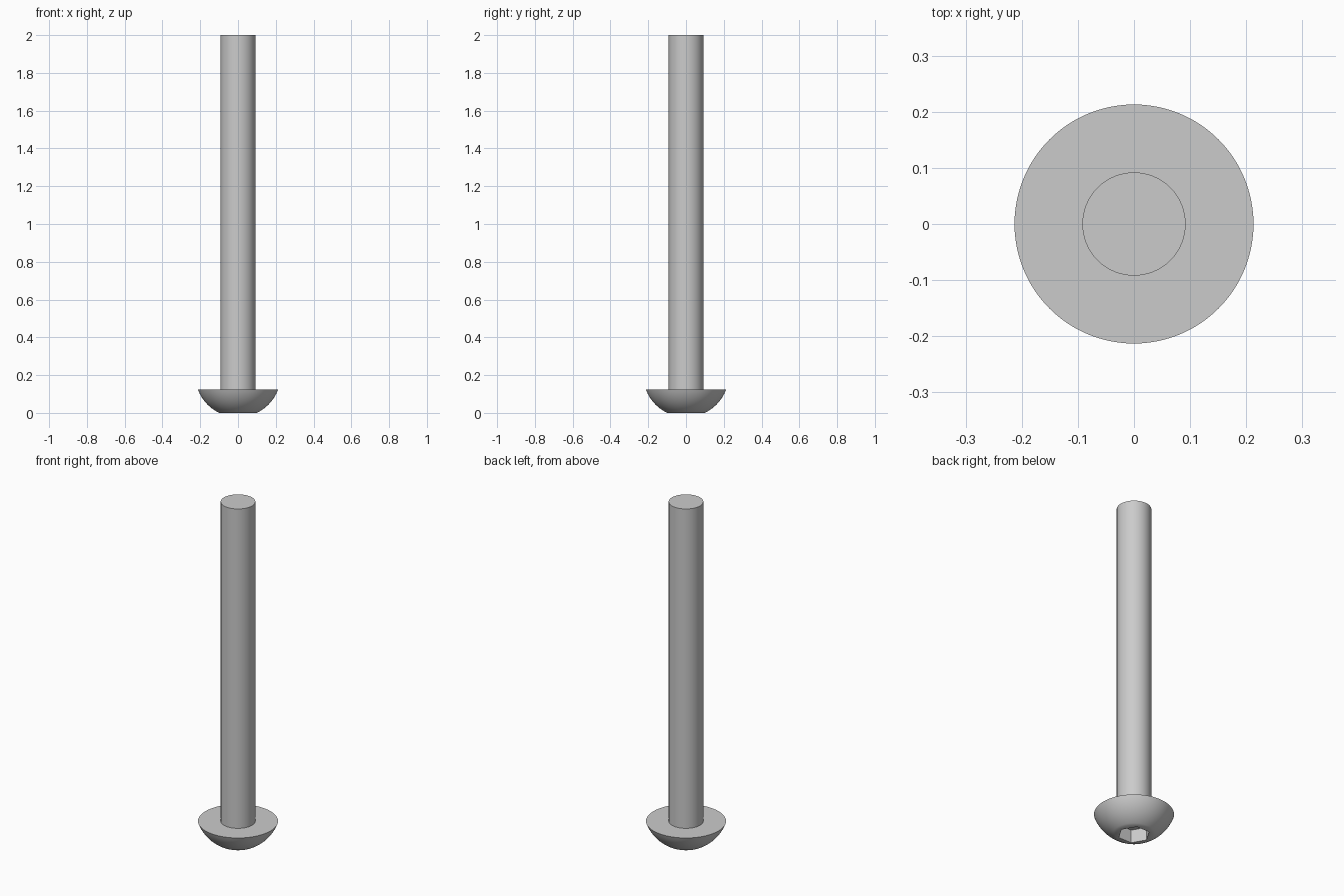
import bpy, bmesh, math

cube = bpy.data.objects.get("Cube")
if cube:
    bpy.data.objects.remove(cube, do_unlink=True)

SIDES = 96
HEAD_R, HEAD_H, FLAT_R = 0.213, 0.125, 0.1
SHANK_R, TOP = 0.092, 2.0
HEX_R, HEX_DEPTH = 0.086, 0.077

steel = bpy.data.materials.new("grey_steel")
steel.use_nodes = True
colour = (0.6, 0.6, 0.6, 1)
steel.diffuse_color = colour
steel.node_tree.nodes["Principled BSDF"].inputs["Base Color"].default_value = colour


def ring(bm, radius, z, count=SIDES):
    return [bm.verts.new((radius * math.cos(math.tau * i / count),
                          radius * math.sin(math.tau * i / count), z))
            for i in range(count)]


def bridge(bm, a, b):
    for i in range(len(a)):
        j = (i + 1) % len(a)
        bm.faces.new((a[i], a[j], b[j], b[i]))


def finish(bm, name):
    bmesh.ops.recalc_face_normals(bm, faces=bm.faces)
    mesh = bpy.data.meshes.new(name)
    bm.to_mesh(mesh)
    bm.free()
    mesh.materials.append(steel)
    obj = bpy.data.objects.new(name, mesh)
    bpy.context.collection.objects.link(obj)
    bpy.ops.object.select_all(action="DESELECT")
    obj.select_set(True)
    bpy.context.view_layer.objects.active = obj
    bpy.ops.object.shade_smooth_by_angle(angle=math.radians(30))
    return obj


# Domed head and shank: one revolved solid, the dome an arc centred on the axis
centre = (HEAD_R**2 + HEAD_H**2 - FLAT_R**2) / (2 * HEAD_H)
arc_r = math.hypot(FLAT_R, centre)
start = math.asin(FLAT_R / arc_r)
end = math.asin(HEAD_R / arc_r)
STEPS = 12
profile = []
for s in range(STEPS + 1):
    a = start + (end - start) * s / STEPS
    profile.append((arc_r * math.sin(a), centre - arc_r * math.cos(a)))
profile += [(SHANK_R, HEAD_H), (SHANK_R, TOP)]

bm = bmesh.new()
rings = [ring(bm, r, z) for r, z in profile]
for lower, upper in zip(rings, rings[1:]):
    bridge(bm, lower, upper)
bm.faces.new(rings[-1])

# Hexagonal drive socket sunk into the flat of the head
mouth = ring(bm, HEX_R, 0, 6)
floor = ring(bm, HEX_R, HEX_DEPTH, 6)
bridge(bm, mouth, floor)
bm.faces.new(floor)

# Flat rim between the round edge and the hexagonal mouth
per = SIDES // 6
for k in range(6):
    outer = [rings[0][(k * per + i) % SIDES] for i in range(per + 1)]
    bm.faces.new(outer + [mouth[(k + 1) % 6], mouth[k]])
finish(bm, "button_head_bolt")
